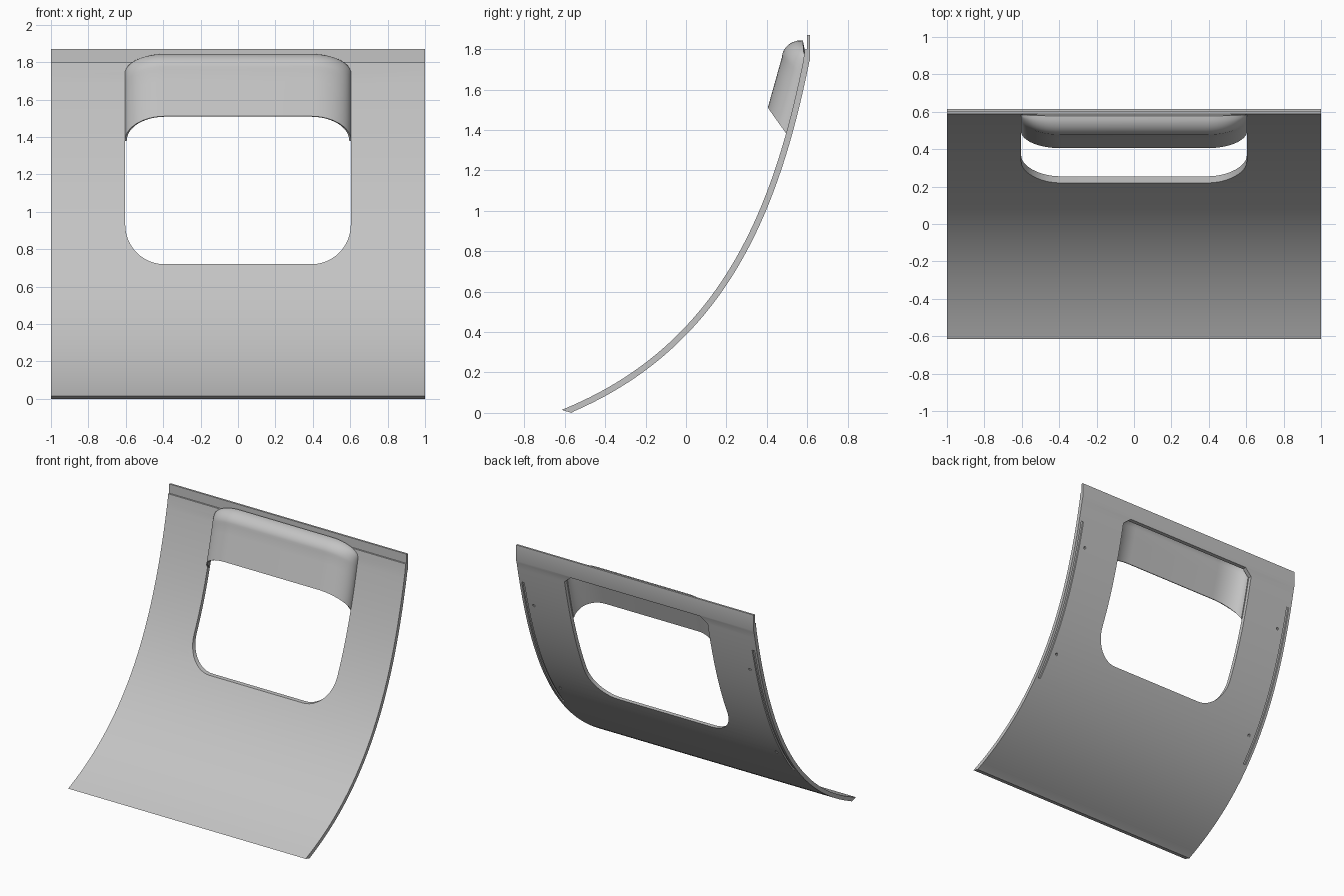
import bpy, bmesh
from math import sin, cos, pi, radians
from mathutils import Vector

if "Cube" in bpy.data.objects:
    bpy.data.objects.remove(bpy.data.objects["Cube"], do_unlink=True)

grey = bpy.data.materials.new("light_grey")
grey.use_nodes = True
grey.diffuse_color = (0.55, 0.55, 0.55, 1)
grey.node_tree.nodes["Principled BSDF"].inputs["Base Color"].default_value = grey.diffuse_color

# Side curve of the panel as a bezier in (y, z)
ctrl = [Vector(p) for p in ((-0.615, 0.015), (0.165, 0.33), (0.43, 1.0), (0.58, 1.74))]
STEPS = 48


def side_curve(offset):
    """Points of the side curve, pushed outwards to the back by offset."""
    a, b, c, d = ctrl
    pts = []
    for i in range(STEPS + 1):
        t = i / STEPS
        s = 1 - t
        p = a * s**3 + b * 3 * s * s * t + c * 3 * s * t * t + d * t**3
        tan = ((b - a) * s * s + (c - b) * 2 * s * t + (d - c) * t * t).normalized()
        pts.append(p + Vector((tan.y, -tan.x)) * offset)
    return pts


def panel_y(z, offset=0.0):
    pts = side_curve(offset)
    for p, q in zip(pts, pts[1:]):
        if p.y <= z <= q.y:
            return p.x + (q.x - p.x) * (z - p.y) / (q.y - p.y)
    return pts[-1].x


def finish(name, bm):
    bmesh.ops.remove_doubles(bm, verts=bm.verts, dist=0.0005)
    bmesh.ops.recalc_face_normals(bm, faces=bm.faces)
    mesh = bpy.data.meshes.new(name)
    bm.to_mesh(mesh)
    bm.free()
    mesh.materials.append(grey)
    ob = bpy.data.objects.new(name, mesh)
    bpy.context.collection.objects.link(ob)
    return ob


def prism(name, points, depth):
    """Close a ring of 3D points and extrude it along a vector."""
    bm = bmesh.new()
    face = bm.faces.new([bm.verts.new(p) for p in points])
    out = bmesh.ops.extrude_face_region(bm, geom=[face], use_keep_orig=True)
    moved = [v for v in out["geom"] if isinstance(v, bmesh.types.BMVert)]
    bmesh.ops.translate(bm, verts=moved, vec=depth)
    return finish(name, bm)


def activate(ob):
    bpy.ops.object.select_all(action='DESELECT')
    ob.select_set(True)
    bpy.context.view_layer.objects.active = ob


def cut(target, cutter):
    mod = target.modifiers.new("cut", 'BOOLEAN')
    mod.object = cutter
    mod.operation = 'DIFFERENCE'
    mod.solver = 'EXACT'
    activate(target)
    bpy.ops.object.modifier_apply(modifier=mod.name)
    bpy.data.objects.remove(cutter, do_unlink=True)


def smooth(ob):
    activate(ob)
    bpy.ops.object.shade_smooth_by_angle(angle=radians(30))


# Curved panel with a stepped upright flange at the top
THICK = 0.03
flange = [(0.588, 1.80), (0.6, 1.80), (0.6, 1.87), (0.615, 1.87), (0.615, 1.75)]
back = [p for p in side_curve(THICK) if p.y > 0.004]
profile = [tuple(p) for p in side_curve(0)] + flange + [tuple(p) for p in reversed(back)]
profile.append((-0.567, 0))
panel = prism("curved_panel", [(-1, y, z) for y, z in profile], (2, 0, 0))

# Window opening: large round lower corners, small chamfers on top
HALF, R, LOW, TOP = 0.603, 0.21, 0.72, 1.74
right = [(HALF - R + R * sin(a), LOW + R - R * cos(a)) for a in (i * pi / 24 for i in range(13))]
right += [(HALF, TOP - 0.05), (HALF - 0.06, TOP)]
ring = right + [(-x, z) for x, z in reversed(right)]
cut(panel, prism("window_cutter", [(x, -1, z) for x, z in ring], (0, 2, 0)))

# Slim grooves and blind screw holes on the back, near both sides
for side in (-1, 1):
    lower = [p for p in side_curve(THICK - 0.012) if 0.46 < p.y < 1.6]
    upper = [p for p in side_curve(THICK + 0.02) if 0.44 < p.y < 1.59]
    groove = [(side * 0.97 - 0.01, p.x, p.y) for p in lower + upper[::-1]]
    cut(panel, prism("groove_cutter", groove, (0.02, 0, 0)))
    for z in (0.65, 1.4):
        y = panel_y(z, THICK) - 0.012
        hole = [(side * 0.91 + 0.01 * cos(i * pi / 6), y, z + 0.01 * sin(i * pi / 6)) for i in range(12)]
        cut(panel, prism("hole_cutter", hole, (0, 0.1, 0)))
smooth(panel)

# Hood over the top of the window: a front section faded into the panel at each side
section = [(0.41 + 0.07 * i / 4, 1.51 + 0.25 * i / 4) for i in range(4)]
section += [(0.575 - 0.095 * cos(a), 1.76 + 0.08 * sin(a)) for a in (i * pi / 16 for i in range(9))]
section.append((0.582, 1.80))
angles = [i * pi / 24 for i in range(13)]
columns = [(-1, a) for a in reversed(angles)] + [(1, a) for a in angles]
bm = bmesh.new()
grid = []
for side, a in columns:
    col = []
    for k, (y, z) in enumerate(section):
        f = 1 if k > 11 else (z - 1.51) / 0.33
        ze = 1.38 + 0.36 * f
        ye = panel_y(ze) + 0.004
        c = cos(a)
        col.append(bm.verts.new((side * (0.39 + 0.21 * sin(a)), ye + (y - ye) * c, ze + (z - ze) * c)))
    grid.append(col)
for p, q in zip(grid, grid[1:]):
    for k in range(len(section) - 1):
        bm.faces.new((p[k], q[k], q[k + 1], p[k + 1]))
hood = finish("window_hood", bm)
mod = hood.modifiers.new("wall", 'SOLIDIFY')
mod.thickness = 0.01
mod.offset = 0
activate(hood)
bpy.ops.object.modifier_apply(modifier=mod.name)
smooth(hood)
